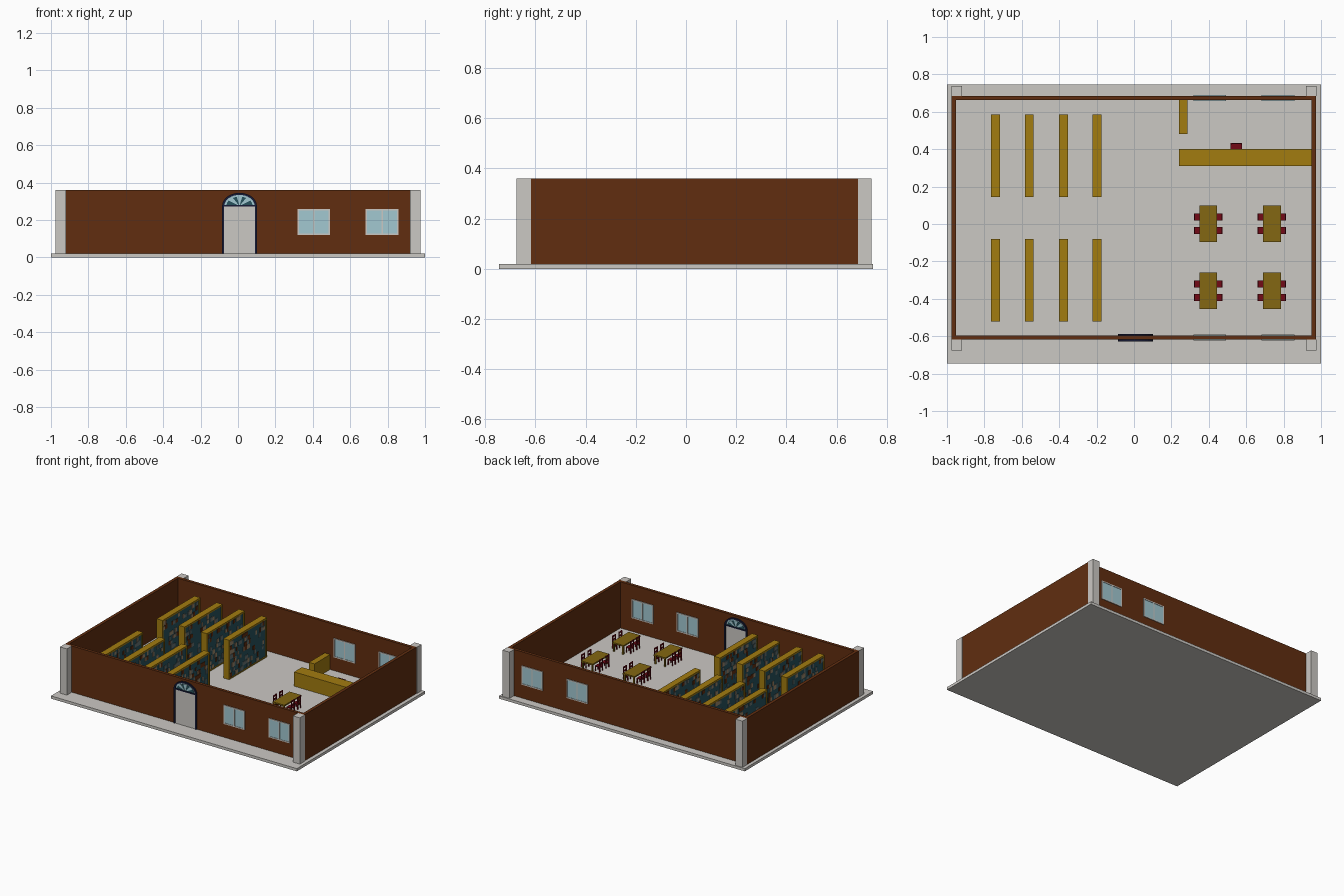
import bpy
import bmesh
import math
import random

random.seed(4)
cube = bpy.data.objects.get("Cube")
if cube:
    bpy.data.objects.remove(cube, do_unlink=True)


def material(name, r, g, b):
    m = bpy.data.materials.new(name)
    m.use_nodes = True
    m.diffuse_color = (r, g, b, 1)
    m.node_tree.nodes["Principled BSDF"].inputs["Base Color"].default_value = (r, g, b, 1)
    return m


BROWN = material("brown wall", 0.12, 0.027, 0.005)
STONE = material("pale stone", 0.6, 0.58, 0.55)
WOOD = material("golden wood", 0.36, 0.2, 0.005)
TABLE = material("dark wood", 0.23, 0.135, 0.006)
RED = material("dark red", 0.17, 0.003, 0.008)
GLASS = material("window blue", 0.36, 0.58, 0.64)
NAVY = material("navy frame", 0.008, 0.01, 0.035)
TEAL = material("deep teal", 0.02, 0.085, 0.11)
TAN = material("tan book", 0.33, 0.24, 0.15)
SLATE = material("slate book", 0.13, 0.17, 0.17)


def add_box(bm, x0, x1, y0, y1, z0, z1, index=0):
    verts = bmesh.ops.create_cube(bm, size=1)["verts"]
    for v in verts:
        v.co.x = x0 if v.co.x < 0 else x1
        v.co.y = y0 if v.co.y < 0 else y1
        v.co.z = z0 if v.co.z < 0 else z1
    for f in {f for v in verts for f in v.link_faces}:
        f.material_index = index


def finish(name, bm, mats):
    bmesh.ops.recalc_face_normals(bm, faces=bm.faces)
    mesh = bpy.data.meshes.new(name)
    bm.to_mesh(mesh)
    bm.free()
    for m in mats:
        mesh.materials.append(m)
    ob = bpy.data.objects.new(name, mesh)
    bpy.context.scene.collection.objects.link(ob)
    return ob


def boxes(name, parts, *mats):
    bm = bmesh.new()
    for p in parts:
        add_box(bm, *p)
    return finish(name, bm, mats)


def prism(name, outline, y0, y1, mat):
    """Extrude an xz outline along y."""
    bm = bmesh.new()
    face = bm.faces.new([bm.verts.new((x, y0, z)) for x, z in outline])
    new = bmesh.ops.extrude_face_region(bm, geom=[face])["geom"]
    for v in new:
        if isinstance(v, bmesh.types.BMVert):
            v.co.y = y1
    return finish(name, bm, [mat])


def arc(cx, cz, rx, rz, a0=0, a1=180, n=16):
    angles = [math.radians(a0 + (a1 - a0) * i / n) for i in range(n + 1)]
    return [(cx + rx * math.cos(a), cz + rz * math.sin(a)) for a in angles]


# Floor slab, walls and corner pillars
FLOOR, TOP = 0.02, 0.36
boxes("floor_slab", [(-1, 1, -0.745, 0.745, 0, FLOOR)], STONE)
boxes("walls", [
    (-0.975, -0.952, -0.618, 0.685, FLOOR, TOP),
    (0.95, 0.973, -0.618, 0.685, FLOOR, TOP),
    (-0.952, 0.95, -0.618, -0.596, FLOOR, TOP),
    (-0.952, 0.95, 0.663, 0.685, FLOOR, TOP)], BROWN)
for side in (-1, 1):
    x0, x1 = sorted((side * 0.92, side * 0.976))
    boxes("front_pillar", [(x0, x1, -0.675, -0.618, FLOOR, TOP)], STONE)
    boxes("back_pillar", [(x0, x1, 0.685, 0.738, FLOOR, TOP)], STONE)


# Windows with two panes, showing on both sides of the wall
def window(cx, cy):
    w, z0, z1, t, d = 0.087, 0.12, 0.26, 0.008, 0.016
    parts = [(cx - w, cx + w, cy - 0.013, cy + 0.013, z0, z1, 1)]
    for x in (cx - w, cx - t / 2, cx + w - t):
        parts.append((x, x + t, cy - d, cy + d, z0, z1, 0))
    for z in (z0, z1 - t):
        parts.append((cx - w, cx + w, cy - d, cy + d, z, z + t, 0))
    boxes("window", parts, STONE, GLASS)


for wx in (0.404, 0.77):
    for wy in (-0.607, 0.674):
        window(wx, wy)

# Double door with arched fanlight
DX, DY, SPRING = 0.008, -0.607, 0.275
boxes("door_leaves", [
    (DX - 0.084, DX - 0.001, DY - 0.014, DY + 0.014, FLOOR, SPRING),
    (DX + 0.001, DX + 0.084, DY - 0.014, DY + 0.014, FLOOR, SPRING)], STONE)
boxes("door_frame", [
    (DX - 0.093, DX - 0.083, DY - 0.02, DY + 0.02, FLOOR, SPRING),
    (DX + 0.083, DX + 0.093, DY - 0.02, DY + 0.02, FLOOR, SPRING),
    (DX - 0.093, DX + 0.093, DY - 0.02, DY + 0.02, SPRING - 0.004, SPRING + 0.005)], NAVY)
prism("door_arch", arc(DX, SPRING, 0.093, 0.07) + arc(DX, SPRING, 0.081, 0.059, 180, 0),
      DY - 0.02, DY + 0.02, NAVY)
prism("fanlight_rim", arc(DX, SPRING, 0.083, 0.061), DY - 0.013, DY + 0.013, GLASS)
prism("fanlight_fan", arc(DX, SPRING, 0.07, 0.05), DY - 0.015, DY + 0.015, TEAL)
for start in (35, 78, 121):
    prism("fanlight_ray", [(DX, SPRING)] + arc(DX, SPRING, 0.072, 0.052, start, start + 24, 4),
          DY - 0.017, DY + 0.017, GLASS)


# Bookcases: wooden frame, with rows of books on both sides
def bookcase(cx, y0, y1):
    h, t, top = 0.024, 0.012, 0.31
    boxes("bookcase_frame", [
        (cx - h, cx + h, y0, y0 + t, FLOOR, top),
        (cx - h, cx + h, y1 - t, y1, FLOOR, top),
        (cx - h, cx + h, y0 + t, y1 - t, top - t, top),
        (cx - h, cx + h, y0 + t, y1 - t, FLOOR, FLOOR + 0.008)], WOOD)
    parts = [(cx - 0.019, cx + 0.019, y0 + t, y1 - t, FLOOR, top - t, 0)]
    rows = 8
    step = (top - t - FLOOR - 0.008) / rows
    for side in (-1, 1):
        xa, xb = sorted((cx + side * 0.019, cx + side * 0.022))
        for r in range(rows):
            z = FLOOR + 0.008 + r * step
            y = y0 + t
            while y < y1 - t - 0.03:
                w = random.uniform(0.012, 0.03)
                pick = random.choices(range(4), (64, 14, 10, 12))[0]
                if pick:
                    parts.append((xa, xb, y, y + w, z, z + step * random.uniform(0.7, 1), pick))
                y += w
    boxes("books", parts, TEAL, TAN, BROWN, SLATE)


for bx in (-0.74, -0.56, -0.378, -0.197):
    bookcase(bx, -0.52, -0.08)
    bookcase(bx, 0.145, 0.585)

# Service counter and side cabinet
boxes("counter", [(0.24, 0.95, 0.31, 0.4, FLOOR, 0.125)], WOOD)
boxes("side_cabinet", [(0.24, 0.285, 0.482, 0.664, FLOOR, 0.13)], WOOD)


# Chairs: built facing -y, then turned into place
def chair(x, y, turn, width=0.038):
    w, d, leg = width / 2, 0.02, 0.006
    seat, back = 0.06, 0.112
    parts = [(-w, w, -d, d, seat - 0.006, seat)]
    for sx in (-w, w - leg):
        parts.append((sx, sx + leg, -d, -d + leg, FLOOR, seat))
        parts.append((sx, sx + leg, d - leg, d, FLOOR, back))
    for z in (0.075, 0.1):
        parts.append((-w, w, d - 0.005, d, z, z + 0.011))
    ob = boxes("chair", parts, RED)
    ob.location = (x, y, 0)
    ob.rotation_euler.z = math.radians(turn)


chair(0.547, 0.412, 0, 0.06)


# Reading tables with four chairs each
def table(cx, cy):
    w, d, top, leg = 0.048, 0.098, 0.09, 0.01
    parts = [(cx - w, cx + w, cy - d, cy + d, top - 0.01, top)]
    for sx in (-1, 1):
        for sy in (-1, 1):
            lx, ly = cx + sx * (w - leg), cy + sy * (d - leg)
            parts.append((lx - leg / 2, lx + leg / 2, ly - leg / 2, ly + leg / 2, FLOOR, top - 0.01))
            chair(cx + sx * 0.056, cy + sy * 0.036, -90 * sx)
    boxes("table", parts, TABLE)


for tx in (0.397, 0.737):
    for ty in (0.002, -0.357):
        table(tx, ty)
